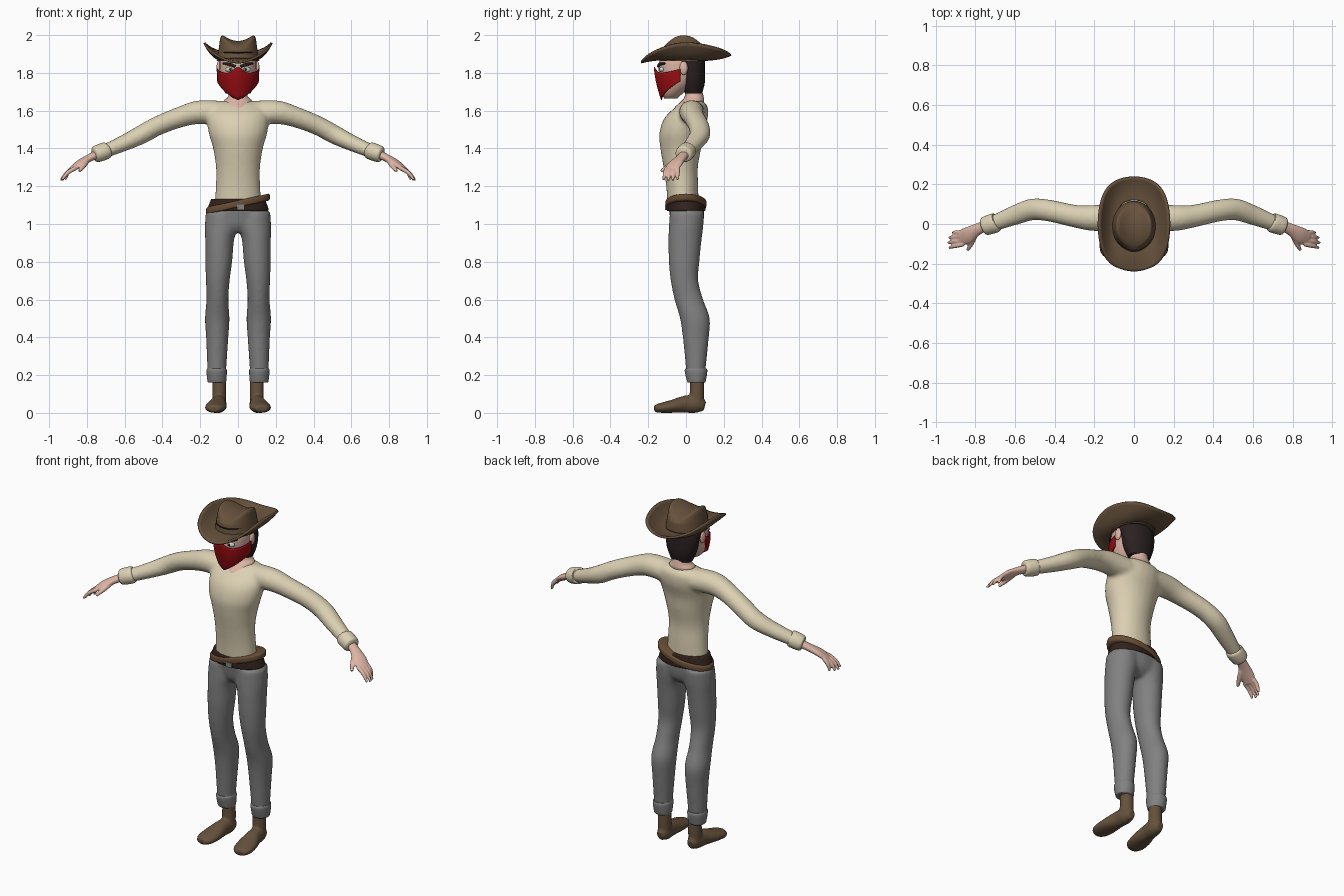
import bpy, bmesh
from math import sin, cos, pi, radians, exp
from mathutils import Vector, Matrix

old = bpy.data.objects.get("Cube")
if old:
    bpy.data.objects.remove(old)


def material(name, *rgb):
    m = bpy.data.materials.new(name)
    m.use_nodes = True
    m.diffuse_color = (*rgb, 1)
    m.node_tree.nodes["Principled BSDF"].inputs["Base Color"].default_value = (*rgb, 1)
    return m


CREAM = material("cream cloth", .71, .63, .45)
GREY = material("grey cloth", .22, .22, .22)
HAT = material("hat brown", .135, .083, .045)
BOOT = material("boot brown", .13, .083, .045)
SKIN = material("skin", .72, .46, .37)
RED = material("red cloth", .33, .004, .006)
DARK = material("dark hair", .024, .015, .015)
BELT = material("dark leather", .032, .016, .012)
TAN = material("tan leather", .14, .075, .036)
WHITE = material("eye white", .6, .62, .6)


def smooth_path(rings, steps=4):
    """Catmull-Rom resampling of rings (x, y, z, width, depth)."""
    p = [Vector(r) for r in rings]
    p = [p[0]] + p + [p[-1]]
    out = []
    for a, b, c, d in zip(p, p[1:], p[2:], p[3:]):
        for i in range(steps):
            t = i / steps
            out.append(b + (c - a) * (t / 2) + (2 * a - 5 * b + 4 * c - d) * (t * t / 2)
                       + (3 * b - a - 3 * c + d) * (t ** 3 / 2))
    return out + [p[-1]]


def tube(bm, rings, level=True, side=1, n=24, steps=4):
    """Closed loft; rings stay level or turn with the path."""
    path = smooth_path(rings, steps)
    loops = []
    for i, r in enumerate(path):
        u, v = Vector((1, 0, 0)), Vector((0, 1, 0))
        if not level:
            t = path[min(i + 1, len(path) - 1)].xyz - path[max(i - 1, 0)].xyz
            t = Vector(t).normalized()
            u = t.cross(Vector((0, 0, 1))).normalized()
            v = u.cross(t)
        loop = []
        for k in range(n):
            a = 2 * pi * k / n
            q = Vector(r[:3]) + u * (r[3] * cos(a)) + v * (r[4] * sin(a))
            loop.append(bm.verts.new((q.x * side, q.y, q.z)))
        loops.append(loop)
    for a, b in zip(loops, loops[1:]):
        for k in range(n):
            bm.faces.new((a[k], a[k - 1], b[k - 1], b[k]))
    bm.faces.new(loops[0])
    bm.faces.new(loops[-1])


def ball(bm, centre, size):
    bmesh.ops.create_uvsphere(bm, u_segments=20, v_segments=12, radius=1,
                              matrix=Matrix.Translation(centre) @ Matrix.Diagonal((*size, 1)))


def finish(name, bm, mat, voxel=0, passes=4, thick=0):
    bmesh.ops.recalc_face_normals(bm, faces=bm.faces)
    me = bpy.data.meshes.new(name)
    bm.to_mesh(me)
    bm.free()
    me.materials.append(mat)
    me.shade_smooth()
    me.set_sharp_from_angle(angle=radians(50))
    ob = bpy.data.objects.new(name, me)
    bpy.context.collection.objects.link(ob)
    if voxel:
        mod = ob.modifiers.new("Blend", "REMESH")
        mod.mode, mod.voxel_size, mod.use_smooth_shade = "VOXEL", voxel, True
        mod = ob.modifiers.new("Soften", "SMOOTH")
        mod.factor, mod.iterations = .5, passes
    if thick:
        mod = ob.modifiers.new("Thickness", "SOLIDIFY")
        mod.thickness, mod.offset = thick, 0
    return ob


SIDES = ((1, "left"), (-1, "right"))

# Shirt: torso and arms blended together
bm = bmesh.new()
tube(bm, [(0, -.015, 1.09, .125, .082), (0, -.02, 1.2, .118, .085), (0, -.028, 1.3, .117, .091),
          (0, -.028, 1.4, .132, .108), (0, -.025, 1.48, .155, .116), (0, 0, 1.56, .165, .115),
          (0, .03, 1.62, .15, .085), (0, .04, 1.65, .1, .05)])
for s, _ in SIDES:
    tube(bm, [(.05, .035, 1.585, .07, .064), (.2, .03, 1.592, .066, .063), (.3, .04, 1.568, .057, .055),
              (.42, .066, 1.522, .055, .051), (.51, .074, 1.474, .055, .05), (.6, .045, 1.43, .05, .043),
              (.71, .002, 1.383, .04, .036)], False, s)
finish("shirt", bm, CREAM, .01, 8)

# Trousers: hips and legs blended together
bm = bmesh.new()
tube(bm, [(0, 0, 1.11, .14, .095), (0, .005, 1.05, .166, .092), (0, .005, .99, .15, .08),
          (0, 0, .955, .08, .05)])
for s, _ in SIDES:
    tube(bm, [(.085, .005, 1.06, .086, .091), (.088, 0, .98, .088, .091), (.097, -.005, .92, .077, .088),
              (.102, -.01, .8, .071, .081), (.107, -.008, .7, .063, .073), (.109, .015, .6, .058, .076),
              (.11, .047, .5, .065, .079), (.11, .052, .4, .059, .069), (.112, .052, .25, .051, .054),
              (.112, .052, .19, .048, .05)], side=s)
finish("trousers", bm, GREY, .01, 5)

for s, label in SIDES:
    # Rolled cuffs
    bm = bmesh.new()
    tube(bm, [(.112, .055, .16, .046, .045), (.112, .055, .17, .05, .05), (.113, .053, .22, .054, .06),
              (.113, .053, .235, .05, .056)], side=s)
    finish(label + "_trouser_cuff", bm, GREY)
    bm = bmesh.new()
    tube(bm, [(.69, .01, 1.392, .038, .036), (.7, .006, 1.388, .049, .046), (.75, -.01, 1.37, .047, .044),
              (.762, -.014, 1.366, .036, .034)], False, s)
    finish(label + "_sleeve_cuff", bm, CREAM)

    # Boot with ankle
    bm = bmesh.new()
    tube(bm, [(.1, .1, .036, .022, .026), (.1, .06, .045, .039, .045), (.105, 0, .046, .042, .046),
              (.114, -.07, .035, .056, .035), (.122, -.135, .026, .053, .026), (.126, -.167, .022, .03, .018)],
         False, s)
    tube(bm, [(.1, .058, .2, .036, .036), (.1, .058, .1, .037, .038), (.1, .055, .04, .037, .038)], side=s)
    finish(label + "_boot", bm, BOOT, .007, 5)

    # Hand: palm, four fingers and a thumb
    bm = bmesh.new()
    tube(bm, [(.73, 0, 1.375, .027, .023), (.79, -.027, 1.348, .03, .02), (.84, -.057, 1.318, .042, .018),
              (.878, -.074, 1.29, .036, .013)], False, s, 16)
    for i in range(4):
        spread = i - 1.5
        base = Vector((.868 - .006 * spread, -.072 - .02 * spread, 1.297))
        tip = Vector((.938 - .006 * abs(spread - .5) ** 2, -.082 - .025 * spread, 1.228 + .004 * abs(spread)))
        mid = (base + tip) / 2 + Vector((.006, 0, .006))
        tube(bm, [(*base, .012, .012), (*mid, .011, .011), (*tip, .007, .007)], False, s, 10)
    tube(bm, [(.795, -.04, 1.34, .015, .014), (.82, -.095, 1.305, .014, .013), (.84, -.132, 1.28, .008, .008)],
         False, s, 10)
    finish(label + "_hand", bm, SKIN, .005, 2)

    # Ear, eye, pupil and brow
    bm = bmesh.new()
    ball(bm, (s * .102, -.012, 1.825), (.012, .022, .036))
    finish(label + "_ear", bm, SKIN)
    bm = bmesh.new()
    ball(bm, (s * .043, -.127, 1.818), (.023, .014, .015))
    finish(label + "_eye", bm, WHITE)
    bm = bmesh.new()
    ball(bm, (s * .04, -.139, 1.819), (.007, .004, .008))
    finish(label + "_pupil", bm, DARK)
    bm = bmesh.new()
    tube(bm, [(.014, -.148, 1.834, .006, .007), (.045, -.14, 1.845, .007, .008), (.078, -.112, 1.85, .005, .005)],
         False, s, 10)
    finish(label + "_brow", bm, DARK)

# Neck with open collar skin
bm = bmesh.new()
tube(bm, [(0, 0, 1.585, .03, .07), (0, .01, 1.615, .055, .072), (0, .035, 1.65, .075, .06),
          (0, .043, 1.675, .052, .05), (0, .035, 1.72, .046, .045), (0, 0, 1.78, .045, .045)])
finish("neck", bm, SKIN)

# Head and hair
bm = bmesh.new()
tube(bm, [(0, -.08, 1.665, .025, .035), (0, -.075, 1.69, .053, .056), (0, -.05, 1.74, .082, .088),
          (0, -.035, 1.8, .095, .109), (0, -.03, 1.86, .098, .112), (0, -.02, 1.92, .085, .1)])
finish("head", bm, SKIN)
bm = bmesh.new()
tube(bm, [(0, .04, 1.69, .066, .045), (0, .036, 1.75, .09, .064), (0, .03, 1.82, .102, .07),
          (0, .002, 1.87, .104, .1), (0, -.02, 1.91, .1, .122)])
finish("hair", bm, DARK)


def grid(bm, rows, cols, point):
    """Sheet of quads from a function of two 0-1 parameters."""
    vs = [[bm.verts.new(point(i / rows, j / cols)) for j in range(cols + 1)] for i in range(rows + 1)]
    for a, b in zip(vs, vs[1:]):
        for j in range(cols):
            bm.faces.new((a[j], a[j + 1], b[j + 1], b[j]))
    bmesh.ops.remove_doubles(bm, verts=bm.verts, dist=.0001)


# Face scarf with a raised nose bridge and pointed hem
def scarf(v, w):
    t = 2 * w - 1
    nose = exp(-(t / .2) ** 2)
    top = 1.795 + .035 * nose + .025 * t * t
    hem = 1.657 + .098 * abs(t) ** 1.2
    taper = 1 - .2 * v * v * (1 - t * t)
    a = t * pi / 2
    return (.108 * taper * sin(a), -.03 - (.124 + .014 * nose * (1 - v)) * taper * cos(a),
            top + (hem - top) * v)


bm = bmesh.new()
grid(bm, 10, 32, scarf)
finish("face_scarf", bm, RED, thick=.005)


# Hat brim: curled up at the sides, dipped at the front
def brim(k, w):
    a = 2 * pi * w
    c, s = cos(a), sin(a)
    flat = (c ** 4 + s ** 4) ** -.1
    r = .5 + .5 * k
    x, y = .178 * r * flat * c, .238 * r * flat * s
    z = 1.872 + k * k * (.087 * c * c + (.024 if s > 0 else -.016) * s * abs(s) * (1 if s > 0 else -1))
    return x, y, z


bm = bmesh.new()
grid(bm, 10, 64, brim)
finish("hat_brim", bm, HAT, thick=.012)

# Hat crown with a lengthwise crease
bm = bmesh.new()
tube(bm, [(0, -.012, 1.862, .113, .128), (0, -.012, 1.895, .107, .124), (0, -.012, 1.95, .099, .115),
          (0, -.012, 1.985, .093, .106), (0, -.012, 1.999, .08, .092), (0, -.012, 1.999, .04, .05),
          (0, -.012, 1.999, .004, .005)], n=40)
for v in bm.verts:
    w = max(0, (v.co.z - 1.93) / .07)
    v.co.z -= w * (.03 * max(0, 1 - (v.co.x / .08) ** 2) + .03 * ((v.co.y + .012) / .11) ** 2)
finish("hat_crown", bm, HAT)

# Waist belt, slanted holster belt and buckle
bm = bmesh.new()
tube(bm, [(0, 0, 1.07, .16, .1), (0, 0, 1.08, .162, .103), (0, -.002, 1.125, .145, .1),
          (0, -.002, 1.132, .14, .095)], n=40)
finish("waist_belt", bm, BELT)
bm = bmesh.new()
tube(bm, [(0, 0, 1.088, .16, .1), (0, 0, 1.095, .168, .108), (0, 0, 1.118, .168, .108),
          (0, 0, 1.125, .16, .1)], n=40)
for v in bm.verts:
    v.co.z += .22 * v.co.x
finish("holster_belt", bm, TAN)
bm = bmesh.new()
bmesh.ops.create_cube(bm, size=1, matrix=Matrix.Translation((.015, -.108, 1.088)) @ Matrix.Diagonal((.04, .008, .028, 1)))
finish("buckle", bm, GREY)
